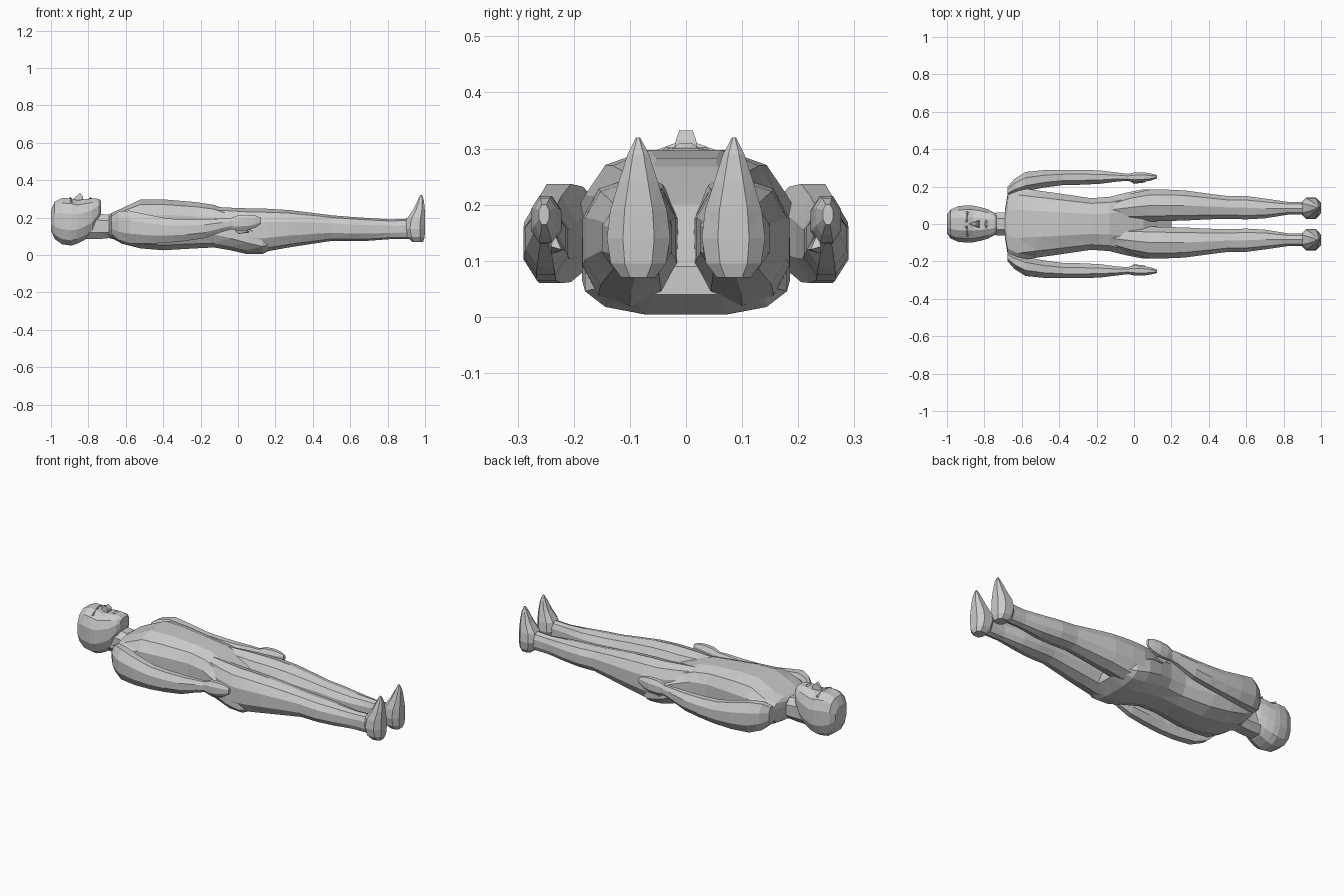
import bpy
import bmesh
import math

cube = bpy.data.objects.get("Cube")
if cube:
    bpy.data.objects.remove(cube, do_unlink=True)

grey = bpy.data.materials.new("plain grey")
grey.use_nodes = True
COLOUR = (0.6, 0.6, 0.6, 1.0)
grey.diffuse_color = COLOUR
grey.node_tree.nodes["Principled BSDF"].inputs["Base Color"].default_value = COLOUR


def finish(name, bm, mirror):
    bmesh.ops.recalc_face_normals(bm, faces=bm.faces)
    mesh = bpy.data.meshes.new(name)
    bm.to_mesh(mesh)
    bm.free()
    mesh.materials.append(grey)
    obj = bpy.data.objects.new(name, mesh)
    bpy.context.collection.objects.link(obj)
    if mirror:
        mod = obj.modifiers.new("Mirror", 'MIRROR')
        mod.use_axis = (False, True, False)
        mod.use_mirror_merge = False
    return obj


def loft(name, stations, sides=10, power=0.8, upright=False, mirror=False):
    """Rings along x as (x, y0, y1, z0, z1), or along z as (z, y0, y1, x0, x1)."""
    bm = bmesh.new()
    rings = []
    for t, a0, a1, b0, b1 in stations:
        ring = []
        for i in range(sides):
            ang = 2 * math.pi * (i + 0.5) / sides
            c, s = math.cos(ang), math.sin(ang)
            # normalise so the ring touches its box, then square it off
            c /= math.cos(math.pi / sides) if sides % 4 == 0 else 1
            s /= math.cos(math.pi / sides) if sides % 4 == 0 else 1
            c = math.copysign(abs(c) ** power, c)
            s = math.copysign(abs(s) ** power, s)
            a = (a0 + a1) / 2 + c * (a1 - a0) / 2
            b = (b0 + b1) / 2 + s * (b1 - b0) / 2
            ring.append(bm.verts.new((b, a, t) if upright else (t, a, b)))
        rings.append(ring)
    for r, q in zip(rings, rings[1:]):
        for i in range(sides):
            j = (i + 1) % sides
            bm.faces.new((r[i], r[j], q[j], q[i]))
    bm.faces.new(rings[0])
    bm.faces.new(rings[-1])
    bmesh.ops.triangulate(bm, faces=[f for f in bm.faces if len(f.verts) == 4])
    return finish(name, bm, mirror)


def centred(rows):
    return [(x, -w, w, z0, z1) for x, w, z0, z1 in rows]


def hull(name, points, mirror=False):
    bm = bmesh.new()
    for p in points:
        bm.verts.new(p)
    bmesh.ops.convex_hull(bm, input=bm.verts)
    return finish(name, bm, mirror)


# Head, from crown to chin
loft("head", centred([
    (-1.0, 0.05, 0.13, 0.24), (-0.98, 0.078, 0.085, 0.285),
    (-0.94, 0.095, 0.057, 0.305), (-0.89, 0.1, 0.05, 0.302),
    (-0.86, 0.098, 0.06, 0.292), (-0.82, 0.09, 0.08, 0.298),
    (-0.78, 0.078, 0.11, 0.302), (-0.745, 0.06, 0.18, 0.3),
    (-0.732, 0.04, 0.22, 0.29)]), sides=12, power=0.8)
hull("nose", [(-0.885, 0, 0.295), (-0.845, -0.012, 0.332), (-0.845, 0.012, 0.332),
              (-0.83, -0.018, 0.315), (-0.83, 0.018, 0.315),
              (-0.825, -0.022, 0.285), (-0.825, 0.022, 0.285)])
hull("brow", [(-0.91, 0.01, 0.295), (-0.895, 0.01, 0.313), (-0.885, 0.01, 0.29),
              (-0.905, 0.07, 0.27), (-0.89, 0.065, 0.293), (-0.88, 0.065, 0.27)],
     mirror=True)
hull("lips", [(-0.805, 0, 0.295), (-0.79, -0.012, 0.309), (-0.79, 0.012, 0.309),
              (-0.79, -0.032, 0.295), (-0.79, 0.032, 0.295), (-0.77, 0, 0.295)])
loft("neck", centred([
    (-0.81, 0.062, 0.085, 0.23), (-0.74, 0.06, 0.085, 0.22),
    (-0.69, 0.062, 0.09, 0.215), (-0.64, 0.09, 0.08, 0.23)]), sides=8)

# Torso with hips and buttocks
loft("torso", centred([
    (-0.69, 0.075, 0.1, 0.215), (-0.675, 0.165, 0.09, 0.225),
    (-0.62, 0.195, 0.06, 0.25), (-0.52, 0.18, 0.035, 0.297),
    (-0.4, 0.163, 0.025, 0.297), (-0.23, 0.138, 0.035, 0.283),
    (-0.13, 0.145, 0.04, 0.268), (-0.04, 0.168, 0.025, 0.235),
    (0.05, 0.185, 0.004, 0.2), (0.13, 0.18, 0.004, 0.14),
    (0.2, 0.14, 0.04, 0.09)]), sides=12, power=0.72)

# Arms and hands
loft("arms", [
    (-0.675, 0.15, 0.2, 0.11, 0.21), (-0.64, 0.16, 0.24, 0.08, 0.232),
    (-0.58, 0.175, 0.278, 0.062, 0.237), (-0.48, 0.195, 0.288, 0.06, 0.215),
    (-0.38, 0.208, 0.29, 0.065, 0.195), (-0.28, 0.21, 0.29, 0.075, 0.19),
    (-0.18, 0.215, 0.286, 0.09, 0.19), (-0.08, 0.228, 0.274, 0.125, 0.195),
    (-0.03, 0.23, 0.268, 0.138, 0.195)], sides=8, power=1.0, mirror=True)
loft("hands", [
    (-0.04, 0.232, 0.266, 0.138, 0.196), (0.0, 0.222, 0.275, 0.13, 0.212),
    (0.05, 0.225, 0.276, 0.132, 0.215), (0.09, 0.232, 0.27, 0.145, 0.212),
    (0.122, 0.244, 0.262, 0.165, 0.2)], sides=8, power=0.9, mirror=True)
hull("thumbs", [(-0.03, 0.235, 0.15), (-0.03, 0.255, 0.15), (0.0, 0.215, 0.12),
                (0.0, 0.24, 0.112), (0.06, 0.222, 0.12), (0.06, 0.24, 0.125),
                (0.04, 0.235, 0.15)], mirror=True)

# Legs and upturned feet
loft("legs", [
    (-0.13, 0.03, 0.12, 0.08, 0.255), (-0.02, 0.012, 0.165, 0.04, 0.252),
    (0.08, 0.01, 0.187, 0.012, 0.248), (0.16, 0.012, 0.188, 0.02, 0.247),
    (0.27, 0.015, 0.183, 0.04, 0.24), (0.4, 0.022, 0.165, 0.06, 0.225),
    (0.5, 0.025, 0.152, 0.075, 0.212), (0.6, 0.022, 0.152, 0.074, 0.204),
    (0.7, 0.028, 0.138, 0.076, 0.197), (0.82, 0.048, 0.12, 0.085, 0.19),
    (0.93, 0.048, 0.12, 0.085, 0.195)], sides=10, power=0.85, mirror=True)
loft("feet", [
    (0.07, 0.055, 0.115, 0.93, 0.99), (0.095, 0.036, 0.134, 0.905, 0.998),
    (0.14, 0.028, 0.141, 0.892, 1.0), (0.19, 0.034, 0.135, 0.9, 1.0),
    (0.24, 0.05, 0.12, 0.935, 0.999), (0.29, 0.066, 0.104, 0.96, 0.994),
    (0.32, 0.082, 0.089, 0.974, 0.984)], sides=8, power=0.8, upright=True, mirror=True)
